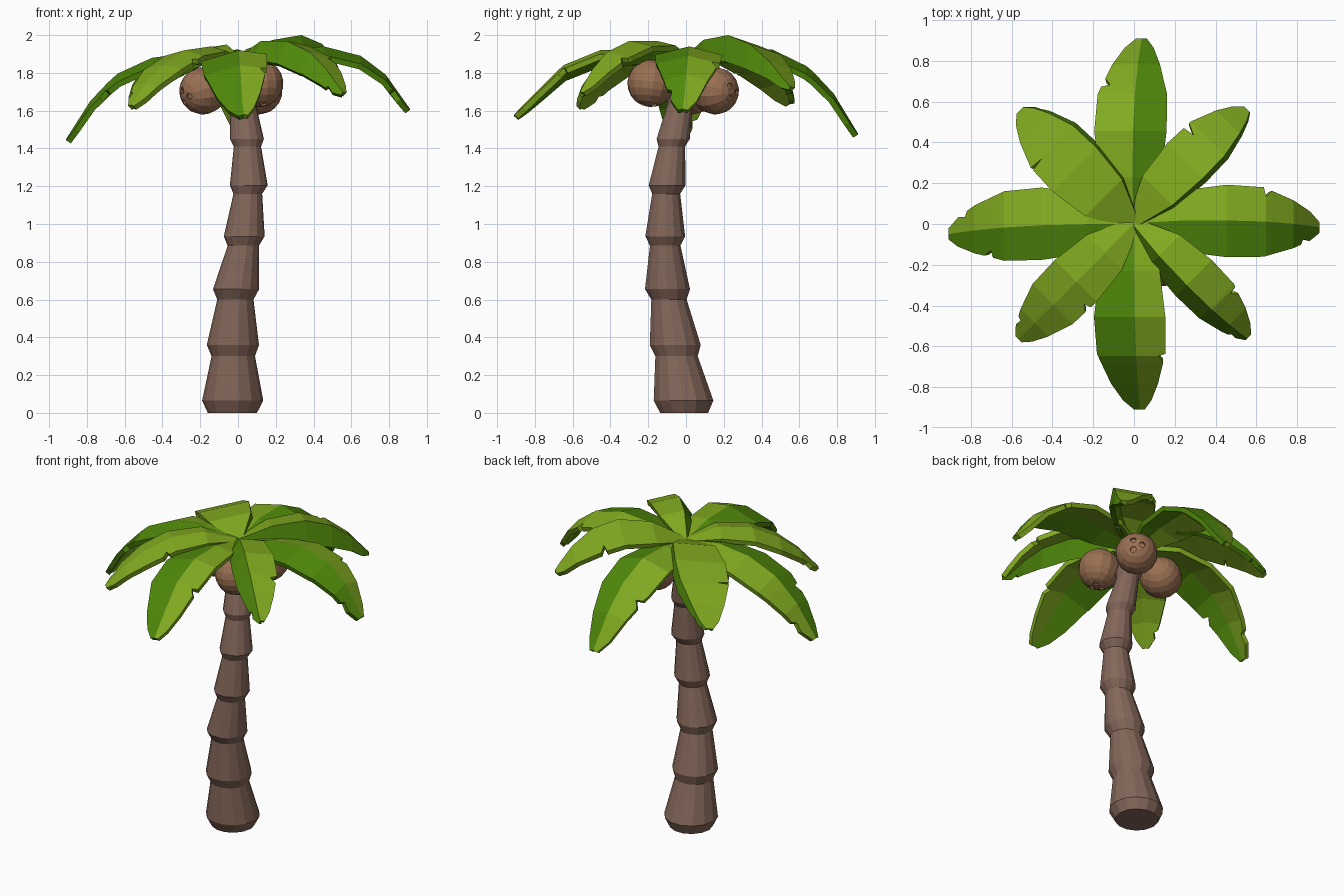
import bpy, bmesh, math
from mathutils import Vector, Matrix

if "Cube" in bpy.data.objects:
    bpy.data.objects.remove(bpy.data.objects["Cube"])


def material(name, rgb):
    m = bpy.data.materials.new(name)
    m.diffuse_color = (*rgb, 1)
    m.use_nodes = True
    m.node_tree.nodes["Principled BSDF"].inputs["Base Color"].default_value = m.diffuse_color
    return m


BARK = material("bark brown", (0.23, 0.135, 0.10))
SHELL = material("coconut brown", (0.32, 0.16, 0.085))
LIGHT = material("light leaf green", (0.215, 0.40, 0.014))
DARK = material("dark leaf green", (0.08, 0.25, 0.003))


def add_object(name, bm, mats):
    me = bpy.data.meshes.new(name)
    bm.to_mesh(me)
    bm.free()
    ob = bpy.data.objects.new(name, me)
    bpy.context.collection.objects.link(ob)
    for m in mats:
        me.materials.append(m)
    return ob


def lerp(xs, ys, x):
    for i in range(len(xs) - 1):
        if x <= xs[i + 1]:
            t = (x - xs[i]) / (xs[i + 1] - xs[i])
            return ys[i] + t * (ys[i + 1] - ys[i])
    return ys[-1]


# Trunk: stacked flared segments along a bent path (z, x, y, radius)
RINGS = [(0.0, -0.03, -0.01, 0.13), (0.065, -0.028, -0.013, 0.162),
         (0.30, -0.025, -0.05, 0.115), (0.36, -0.027, -0.057, 0.138),
         (0.60, -0.014, -0.09, 0.096), (0.655, -0.01, -0.098, 0.122),
         (0.885, 0.028, -0.11, 0.083), (0.935, 0.033, -0.11, 0.108),
         (1.16, 0.052, -0.105, 0.076), (1.205, 0.057, -0.10, 0.10),
         (1.41, 0.05, -0.075, 0.072), (1.45, 0.047, -0.068, 0.09),
         (1.64, 0.025, -0.03, 0.068), (1.68, 0.02, -0.025, 0.08),
         (1.87, 0.0, 0.0, 0.05)]
SIDES = 14
bm = bmesh.new()
loops = []
for z, x, y, r in RINGS:
    loops.append([bm.verts.new((x + r * math.cos(2 * math.pi * k / SIDES),
                                y + r * math.sin(2 * math.pi * k / SIDES), z))
                  for k in range(SIDES)])
for a, b in zip(loops, loops[1:]):
    for k in range(SIDES):
        j = (k + 1) % SIDES
        bm.faces.new((a[k], a[j], b[j], b[k]))
bm.faces.new(loops[0][::-1])
bm.faces.new(loops[-1])
add_object("trunk", bm, [BARK])


# Coconuts: faceted spheres with three round dimples facing one way
def coconut(name, centre, facing):
    place = Matrix.Translation(centre) @ Vector(facing).to_track_quat('Z', 'Y').to_matrix().to_4x4()
    bm = bmesh.new()
    bmesh.ops.create_uvsphere(bm, u_segments=14, v_segments=10, radius=0.126)
    nut = add_object(name, bm, [SHELL])
    bm = bmesh.new()
    for k in range(3):
        tilt = Matrix.Rotation(k * math.tau / 3, 4, 'Z') @ Matrix.Rotation(0.3, 4, 'Y')
        bmesh.ops.create_cone(bm, cap_ends=True, segments=10, radius1=0.018, radius2=0.018,
                              depth=0.04, matrix=tilt @ Matrix.Translation((0, 0, 0.131)))
    cutter = add_object(name + "_cutter", bm, [SHELL])
    cutter.hide_render = True
    nut.matrix_world = place
    cutter.matrix_world = place
    mod = nut.modifiers.new("dimples", 'BOOLEAN')
    mod.operation = 'DIFFERENCE'
    mod.solver = 'EXACT'
    mod.object = cutter
    bpy.context.view_layer.objects.active = nut
    bpy.ops.object.modifier_apply(modifier=mod.name)
    bpy.data.objects.remove(cutter)


coconut("coconut_left", (-0.185, 0.03, 1.705), (-0.8, -0.55, -0.25))
coconut("coconut_back", (0.11, 0.155, 1.705), (0.65, 0.75, -0.05))
coconut("coconut_front", (0.115, -0.185, 1.745), (0.1, -0.1, -1))

# Fronds: ridged leaves with notched edges
STATION = [0, 0.12, 0.25, 0.5, 0.7, 0.86, 0.95, 1.0]
WIDTH = [0.22, 0.52, 0.84, 1.0, 0.96, 0.66, 0.40, 0.15]
HEIGHT_AT = [0, 0.25, 0.5, 0.715, 0.86, 1.0]


def notched(f, notches):
    w = lerp(STATION, WIDTH, f)
    for n in notches:
        if abs(f - n - 0.012) < 1e-6:
            w *= 0.76
    return w


def frond(name, angle, length, heights, left, right, drops, ridge, skew, notches, mats):
    a = math.radians(angle)
    out, side = Vector((math.cos(a), math.sin(a), 0)), Vector((-math.sin(a), math.cos(a), 0))
    fs = set(STATION)
    for n in notches[0] + notches[1]:
        fs |= {n, n + 0.012, n + 0.045}
    bm = bmesh.new()
    rows = []
    for f in sorted(fs):
        w = lerp(STATION, WIDTH, f)
        z = lerp(HEIGHT_AT, heights, f)
        base = out * (f * length) + side * (skew * f ** 3)
        wl, wr = notched(f, notches[0]), notched(f, notches[1])
        rows.append([bm.verts.new(base + side * s + Vector((0, 0, h))) for s, h in (
            (ridge * w + (left - ridge) * wl, z - drops[0] * wl),
            (ridge * w, z),
            (ridge * w - (right + ridge) * wr, z - drops[1] * wr))])
    for p, q in zip(rows, rows[1:]):
        bm.faces.new((p[1], q[1], q[0], p[0])).material_index = 0
        bm.faces.new((p[2], q[2], q[1], p[1])).material_index = 1
    ob = add_object(name, bm, mats)
    mod = ob.modifiers.new("thickness", 'SOLIDIFY')
    mod.thickness = 0.03
    mod.offset = -1


LD, DL, LL = [LIGHT, DARK], [DARK, LIGHT], [LIGHT, LIGHT]
# Four long fronds
frond("frond_right", 0, 0.91, [1.87, 1.92, 1.94, 1.89, 1.79, 1.61],
      0.195, 0.16, (0.045, 0.045), 0.02, -0.02, ([0.70], [0.90]), LD)
frond("frond_back", 90, 0.91, [1.87, 1.92, 1.925, 1.83, 1.69, 1.48],
      0.20, 0.155, (0.045, 0.045), 0.01, -0.04, ([0.74], []), LD)
frond("frond_left", 180, 0.91, [1.87, 1.91, 1.88, 1.79, 1.65, 1.45],
      0.17, 0.185, (0.045, 0.045), 0.0, 0.05, ([0.76], [0.90]), DL)
frond("frond_front", 270, 0.91, [1.87, 1.92, 1.92, 1.84, 1.71, 1.58],
      0.15, 0.20, (0.02, 0.06), 0.0, 0.03, ([0.70], []), LD)
# Four shorter diagonal fronds, some rolled so one half hangs steeply
frond("frond_back_right", 45, 0.79, [1.88, 1.975, 2.0, 1.95, 1.86, 1.73],
      0.165, 0.105, (0.06, 0.14), -0.08, 0, ([0.64], [0.3]), LD)
frond("frond_back_left", 135, 0.79, [1.88, 1.95, 1.93, 1.86, 1.77, 1.65],
      0.17, 0.155, (0.05, 0.08), -0.135, 0, ([0.68], [0.90]), LD)
frond("frond_front_left", 225, 0.80, [1.88, 1.94, 1.92, 1.84, 1.75, 1.63],
      0.14, 0.15, (0.03, 0.03), 0.0, 0, ([0.55], [0.90]), LL)
frond("frond_front_right", 315, 0.79, [1.88, 1.97, 1.97, 1.91, 1.82, 1.70],
      0.145, 0.105, (0.03, 0.12), -0.03, 0, ([0.72], [0.90]), LD)
